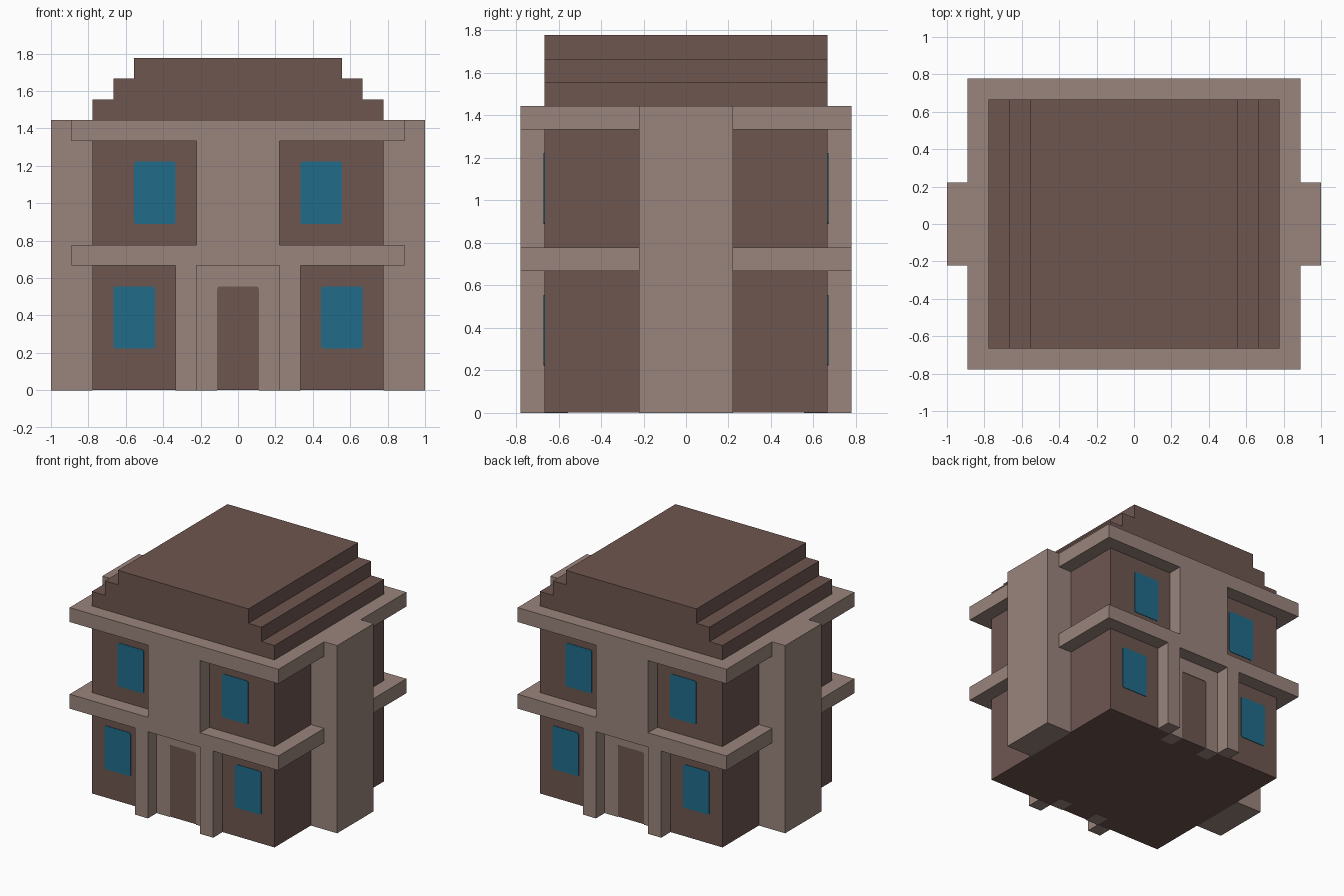
import bpy, bmesh, math

cube = bpy.data.objects.get("Cube")
if cube:
    bpy.data.objects.remove(cube, do_unlink=True)

U = 1 / 9          # modular unit: the building is 18 units wide
PROUD = 0.004      # thickness of flat plates above the wall
SIDES = (("front", -1), ("back", 1))


def srgb(r, g, b):
    def lin(c):
        c /= 255
        return c / 12.92 if c <= 0.04045 else ((c + 0.055) / 1.055) ** 2.4
    return (lin(r), lin(g), lin(b), 1)


def material(name, colour):
    m = bpy.data.materials.new(name)
    m.use_nodes = True
    m.diffuse_color = colour
    bsdf = next(n for n in m.node_tree.nodes if n.type == 'BSDF_PRINCIPLED')
    bsdf.inputs["Base Color"].default_value = colour
    bsdf.inputs["Roughness"].default_value = 0.9
    return m


STONE = material("light stone", srgb(154, 133, 125))
BROWN = material("dark brown", srgb(110, 86, 80))
GLASS = material("blue glass", srgb(33, 108, 138))


def prism(name, outline, y0, y1, mat):
    """Extrude an outline of (x, z) points from y0 to y1."""
    bm = bmesh.new()
    face = bm.faces.new([bm.verts.new((x, y0, z)) for x, z in outline])
    ext = bmesh.ops.extrude_face_region(bm, geom=[face])
    moved = [v for v in ext["geom"] if isinstance(v, bmesh.types.BMVert)]
    bmesh.ops.translate(bm, verts=moved, vec=(0, y1 - y0, 0))
    bmesh.ops.recalc_face_normals(bm, faces=bm.faces)
    mesh = bpy.data.meshes.new(name)
    bm.to_mesh(mesh)
    bm.free()
    mesh.materials.append(mat)
    obj = bpy.data.objects.new(name, mesh)
    bpy.context.collection.objects.link(obj)
    return obj


def box(name, x0, x1, y0, y1, z0, z1, mat):
    """Box with all limits given in modular units."""
    outline = [(x0 * U, z0 * U), (x1 * U, z0 * U), (x1 * U, z1 * U), (x0 * U, z1 * U)]
    return prism(name, outline, y0 * U, y1 * U, mat)


def corner(cx, cz, start, r=0.014, steps=3):
    """Quarter-circle of points for a rounded corner, counter-clockwise."""
    angles = [math.radians(start + 90 * i / steps) for i in range(steps + 1)]
    return [(cx + r * math.cos(a), cz + r * math.sin(a)) for a in angles]


def rounded(x0, x1, z0, z1, r=0.014):
    return (corner(x1 - r, z0 + r, 270) + corner(x1 - r, z1 - r, 0)
            + corner(x0 + r, z1 - r, 90) + corner(x0 + r, z0 + r, 180))


# Main walls, lifted a hair so the door jambs show on the underside
box("walls", -7, 7, -6, 6, 0.015, 12.5, BROWN)

# Ledges around each storey
box("middle_ledge", -8, 8, -7, 7, 6, 7, STONE)
box("top_ledge", -8, 8, -7, 7, 12, 13, STONE)

# Stepped roof, one stepped profile
half = [(7, 13), (7, 14), (6, 14), (6, 15), (5, 15), (5, 16)]
steps = half + [(-x, z) for x, z in reversed(half)]
prism("stepped_roof", [(x * U, z * U) for x, z in steps], -6 * U, 6 * U, BROWN)

# Full-height pilasters on both ends
for label, s in (("left", 1), ("right", -1)):
    box(f"{label}_pilaster", *sorted((7 * s, 9 * s)), -2, 2, 0, 13, STONE)

for face, d in SIDES:
    wall, front = 6 * d, 7 * d
    depth = sorted((wall, front))
    plate = (6 * U * d, (6 * U + PROUD) * d)

    # Central panel on the upper storey
    box(f"{face}_upper_panel", -2, 2, *depth, 7, 12, STONE)

    # Door surround with a round-cornered opening onto the dark wall
    r = 0.014
    opening = corner(U - r, 5 * U - r, 0) + corner(-U + r, 5 * U - r, 90)
    surround = ([(2 * U, 0), (2 * U, 6 * U), (-2 * U, 6 * U), (-2 * U, 0), (-U, 0)]
                + opening[::-1] + [(U, 0)])
    prism(f"{face}_door_surround", surround, 5 * U * d, plate[1], STONE)

    for label, s in (("left", 1), ("right", -1)):
        # Porch columns
        box(f"{face}_{label}_column", *sorted((2 * s, 3 * s)), *depth, 0, 6, STONE)
        # Windows on both storeys
        for storey, x, z in (("lower", 4, 2), ("upper", 3, 8)):
            x0, x1 = sorted((x * s * U, (x + 2) * s * U))
            prism(f"{face}_{label}_{storey}_window",
                  rounded(x0, x1, z * U, (z + 3) * U), *plate, GLASS)
